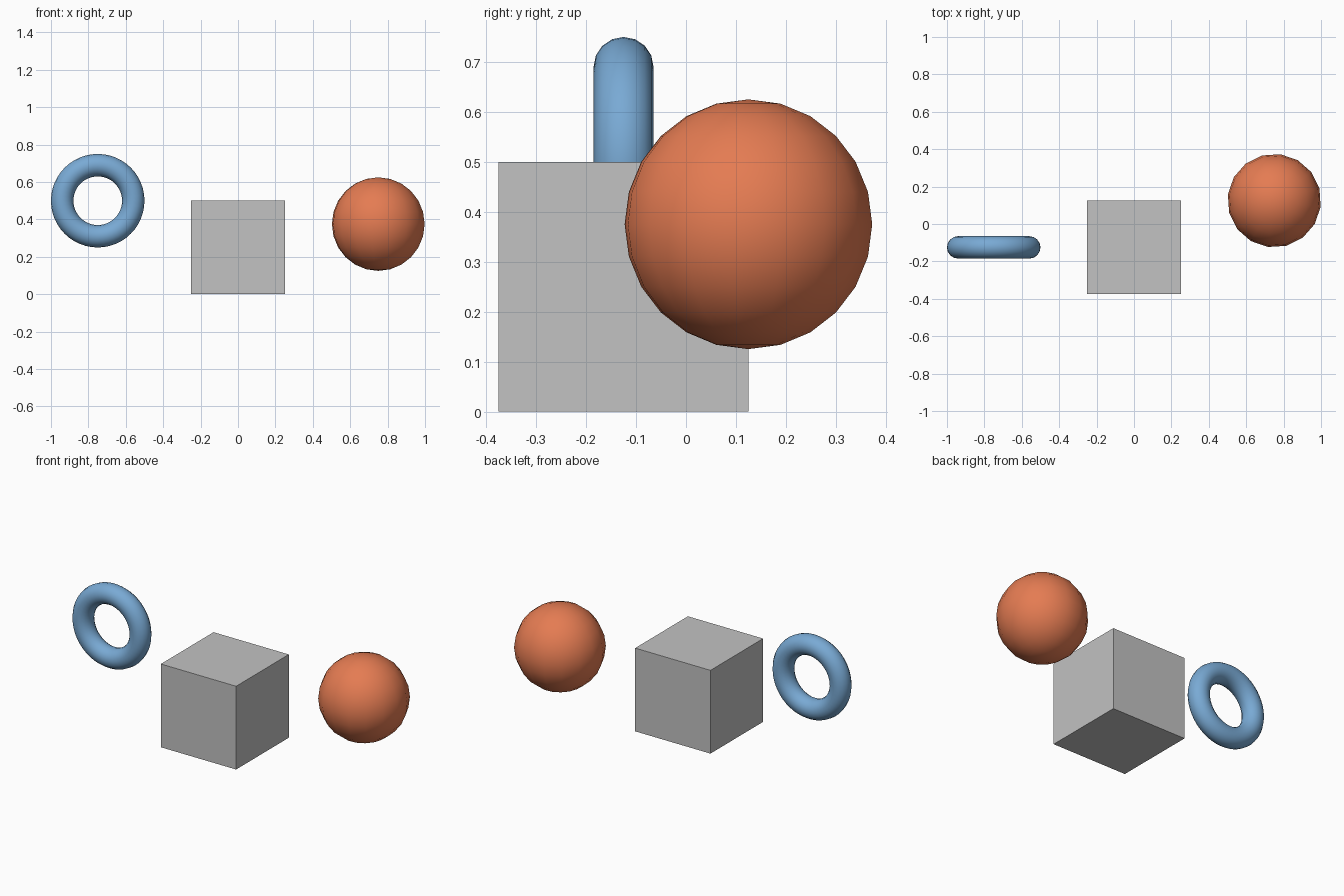
import bpy
import math

default = bpy.data.objects.get("Cube")
if default:
    bpy.data.objects.remove(default, do_unlink=True)


def make_material(name, colour):
    mat = bpy.data.materials.new(name)
    mat.use_nodes = True
    mat.diffuse_color = (*colour, 1)
    for node in mat.node_tree.nodes:
        if node.type == 'BSDF_PRINCIPLED':
            node.inputs["Base Color"].default_value = (*colour, 1)
    return mat


def finish(name, mat, smooth=False):
    obj = bpy.context.object
    obj.name = name
    obj.data.materials.clear()
    obj.data.materials.append(mat)
    if smooth:
        bpy.ops.object.shade_smooth()
    return obj


grey = make_material("grey", (0.54, 0.54, 0.54))
orange = make_material("orange", (0.78, 0.2, 0.085))
blue = make_material("blue", (0.19, 0.4, 0.66))

# Block standing on the ground
bpy.ops.mesh.primitive_cube_add(size=0.5, location=(0, -0.125, 0.25))
finish("block", grey)

# Ball on the left, turned slightly about its pole
bpy.ops.mesh.primitive_uv_sphere_add(
    segments=16, ring_count=12, radius=0.25,
    location=(0.75, 0.125, 0.375), rotation=(0, 0, math.radians(15)))
finish("ball", orange, smooth=True)

# Upright ring on the right, its hole facing the front
bpy.ops.mesh.primitive_torus_add(
    major_segments=48, minor_segments=16, major_radius=0.19, minor_radius=0.06,
    location=(-0.75, -0.125, 0.5), rotation=(math.radians(90), 0, 0))
finish("ring", blue, smooth=True)
